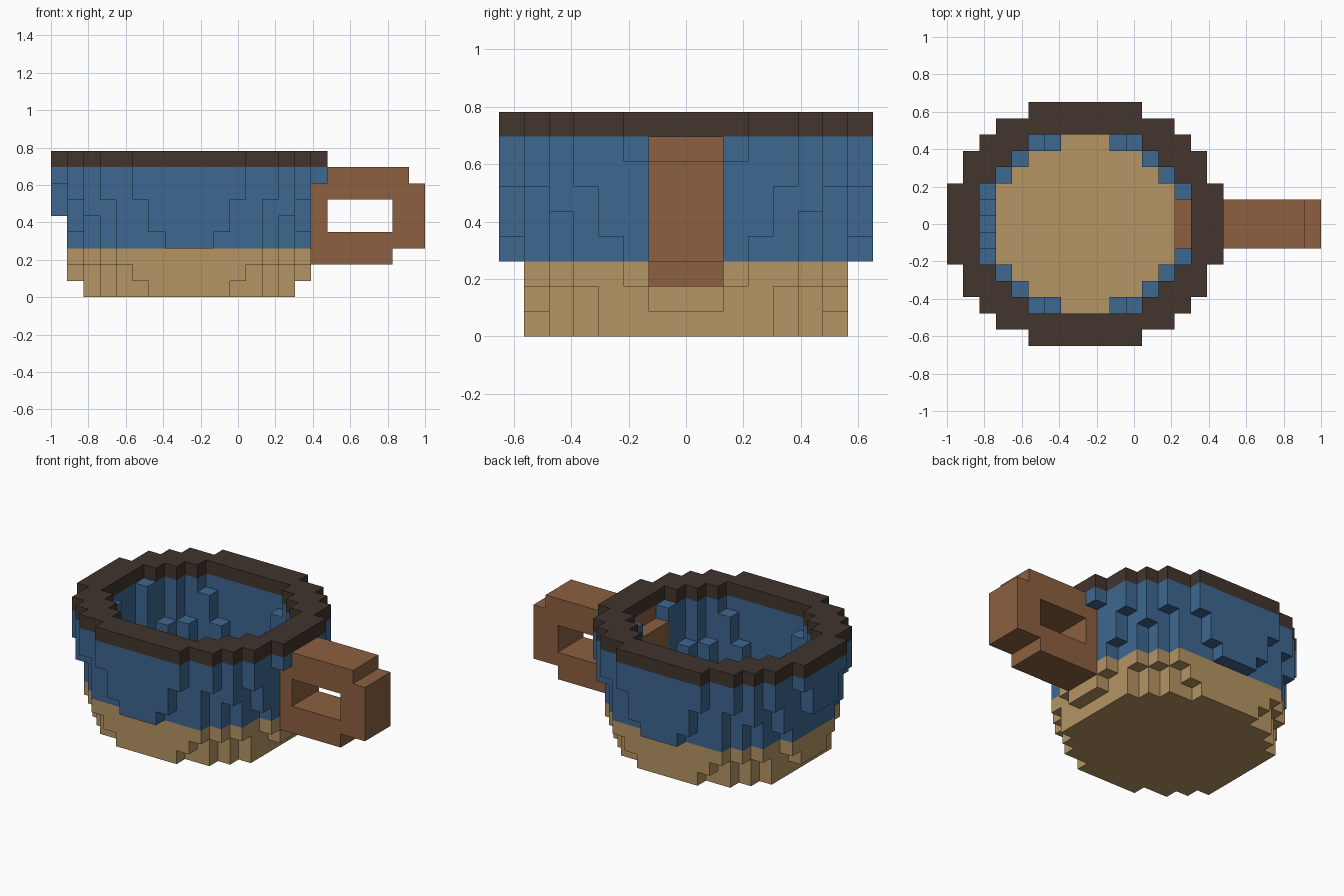
import bpy
import bmesh
from mathutils import Vector

cube = bpy.data.objects.get("Cube")
if cube:
    bpy.data.objects.remove(cube, do_unlink=True)

V = 2 / 23          # size of one block
CUP_X = -3          # cup centre, in blocks


def material(name, rgb):
    m = bpy.data.materials.new(name)
    m.use_nodes = True
    m.diffuse_color = (*rgb, 1)
    m.node_tree.nodes["Principled BSDF"].inputs["Base Color"].default_value = (*rgb, 1)
    return m


TAN = material("tan", (0.46, 0.30, 0.125))
BLUE = material("blue", (0.047, 0.135, 0.28))
DARK = material("dark brown", (0.054, 0.035, 0.027))
BROWN = material("brown", (0.265, 0.117, 0.052))

# Outer half-width in x of each row (row 0 is the middle), layer by layer
OUTER = [
    [6, 6, 6, 6, 5, 4, 2],
    [7, 7, 6, 6, 5, 4, 3],
    [7, 7, 7, 6, 6, 5, 4],
    [7, 7, 7, 6, 6, 5, 4, 1],
    [7, 7, 7, 7, 6, 5, 4, 2],
    [8, 8, 7, 7, 6, 6, 4, 2],
    [8, 8, 7, 7, 7, 6, 5, 3],
    [8, 8, 8, 7, 7, 6, 5, 3],
    [8, 8, 8, 7, 7, 6, 5, 3],
]
# Hollow half-widths, for the layers above the floor
HOLLOW = {
    3: [5, 5, 5, 4, 3, 1],
    4: [6, 5, 5, 4, 3, 1],
    5: [6, 6, 5, 5, 4, 2],
    6: [6, 6, 5, 5, 4, 2],
    7: [6, 6, 5, 5, 4, 3],
    8: [6, 6, 6, 5, 4, 3],
}


def disc(rows, k):
    """Blocks of one symmetric layer."""
    return {(i, j, k) for j in range(1 - len(rows), len(rows))
            for i in range(-rows[abs(j)], rows[abs(j)] + 1)}


def bowl(layers):
    cells = set()
    for k in layers:
        cells |= disc(OUTER[k], k) - disc(HOLLOW.get(k, []), k)
    return cells


# Handle: a block loop with stepped corners, running through the cup wall
spans = {2: (7, 12), 3: (6, 14), 4: (6, 14), 5: (6, 14), 6: (6, 14), 7: (7, 13)}
handle = {(i, j, k) for k, (a, b) in spans.items() for i in range(a, b + 1)
          for j in (-1, 0, 1) if not (k in (4, 5) and 9 <= i <= 12)}

parts = {
    "cup_base": (bowl(range(0, 3)) - handle, TAN),
    "cup_wall": (bowl(range(3, 8)) - handle, BLUE),
    "cup_rim": (bowl([8]), DARK),
    "cup_handle": (handle, BROWN),
}
solid = set().union(*(cells for cells, _ in parts.values()))


def build(name, cells, mat):
    """Make the exposed skin of a set of blocks."""
    bm = bmesh.new()
    for c in sorted(cells):
        for axis in range(3):
            for sign in (-1, 1):
                n = [0, 0, 0]
                n[axis] = sign
                if tuple(a + b for a, b in zip(c, n)) in solid:
                    continue
                centre = Vector((c[0] + CUP_X, c[1], c[2] + 0.5)) + Vector(n) / 2
                u, v = Vector((0, 0, 0)), Vector((0, 0, 0))
                u[(axis + 1) % 3] = 0.5
                v[(axis + 2) % 3] = 0.5 * sign
                bm.faces.new([bm.verts.new((centre + p) * V)
                              for p in (-u - v, u - v, u + v, -u + v)])
    bmesh.ops.remove_doubles(bm, verts=bm.verts[:], dist=V * 0.01)
    me = bpy.data.meshes.new(name)
    bm.to_mesh(me)
    bm.free()
    me.materials.append(mat)
    ob = bpy.data.objects.new(name, me)
    bpy.context.collection.objects.link(ob)


for part, (cells, mat) in parts.items():
    build(part, cells, mat)
